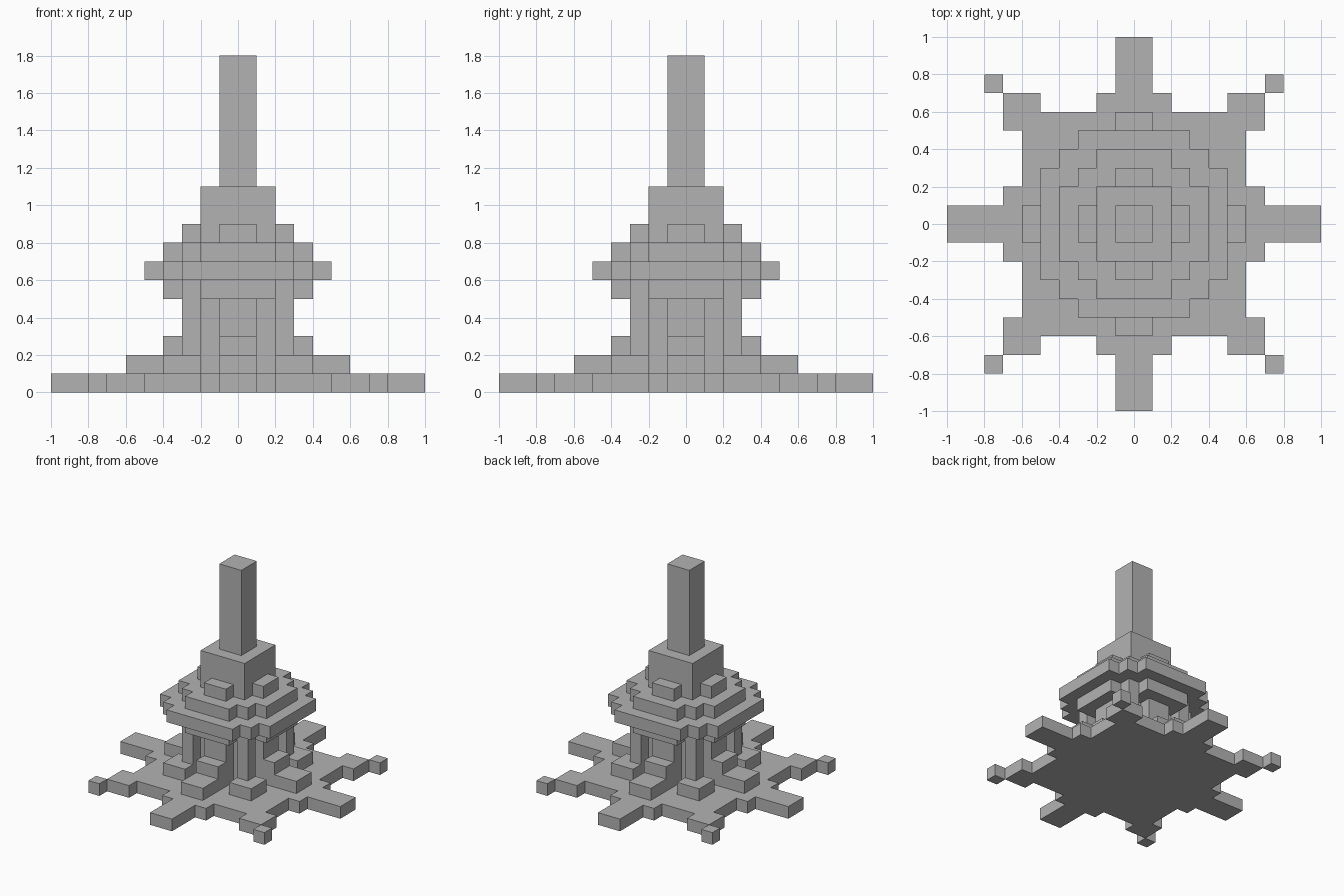
import bpy
import bmesh

if "Cube" in bpy.data.objects:
    bpy.data.objects.remove(bpy.data.objects["Cube"])

stone = bpy.data.materials.new("grey_stone")
stone.use_nodes = True
GREY = (0.45, 0.45, 0.45, 1)
stone.diffuse_color = GREY
stone.node_tree.nodes["Principled BSDF"].inputs["Base Color"].default_value = GREY

V = 0.1  # block size


def add_layer(name, rects, z0, z1):
    """Extrude the union of rectangles (x0, x1, y0, y1), given in blocks, from z0 to z1."""
    cells = {(x, y) for a, b, c, d in rects for x in range(a, b) for y in range(c, d)}
    bm = bmesh.new()
    for x, y in sorted(cells):
        corners = ((x, y), (x + 1, y), (x + 1, y + 1), (x, y + 1))
        bm.faces.new([bm.verts.new((i * V, j * V, z0 * V)) for i, j in corners])
    bmesh.ops.remove_doubles(bm, verts=bm.verts, dist=V / 10)
    top = bmesh.ops.extrude_face_region(bm, geom=bm.faces[:], use_keep_orig=True)
    verts = [g for g in top["geom"] if isinstance(g, bmesh.types.BMVert)]
    bmesh.ops.translate(bm, verts=verts, vec=(0, 0, (z1 - z0) * V))
    bmesh.ops.recalc_face_normals(bm, faces=bm.faces)
    bmesh.ops.dissolve_limit(bm, angle_limit=0.01, verts=bm.verts, edges=bm.edges)
    mesh = bpy.data.meshes.new(name)
    bm.to_mesh(mesh)
    bm.free()
    mesh.materials.append(stone)
    obj = bpy.data.objects.new(name, mesh)
    bpy.context.collection.objects.link(obj)


def centred(a, b):
    """Rectangle of half sizes a, b and the same turned a quarter."""
    return [(-a, a, -b, b), (-b, b, -a, a)]


def corners(a, b):
    """Four squares spanning a to b on the diagonals."""
    spans = ((a, b), (-b, -a))
    return [(*u, *v) for u in spans for v in spans]


# Star-shaped ground slab with arms and corner tips
add_layer("base_slab", centred(6, 6) + centred(10, 1) + centred(7, 2)
          + corners(5, 7) + corners(7, 8), 0, 1)

# Steps on the four sides and footings under the pillars
add_layer("lower_steps", centred(6, 1) + centred(2, 2), 1, 2)
add_layer("upper_steps", centred(4, 1) + centred(2, 2), 2, 3)
add_layer("pillar_footings", corners(2, 4), 1, 2)

# Shaft with buttresses, and free-standing corner pillars
add_layer("shaft", centred(3, 1) + centred(2, 2), 3, 5)
add_layer("corner_pillars", corners(2, 3), 2, 5)

# Stepped round roof
octagon = centred(4, 2) + centred(3, 3)
add_layer("roof_underside", octagon, 5, 6)
add_layer("roof_rim", centred(5, 3) + centred(4, 4), 6, 7)
add_layer("roof_top", octagon, 7, 8)

# Turret with side blocks, and spire
add_layer("turret_blocks", centred(3, 1), 8, 9)
add_layer("turret", centred(2, 2), 8, 11)
add_layer("spire", centred(1, 1), 11, 18)
